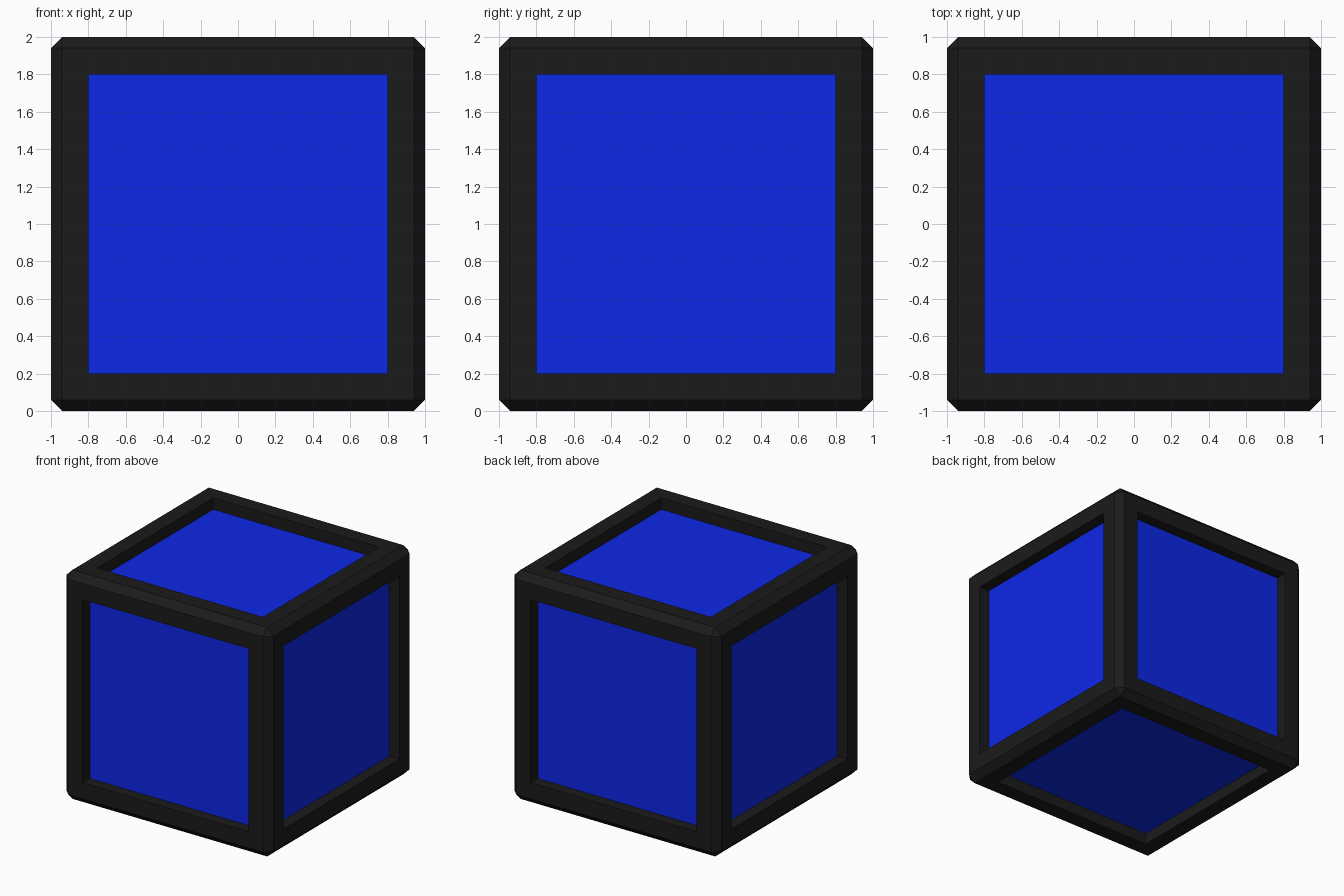
import bpy, bmesh
from mathutils import Vector

if "Cube" in bpy.data.objects:
    bpy.data.objects.remove(bpy.data.objects["Cube"])

CHAMFER, BORDER, DEPTH = 0.06, 0.2, 0.1


def material(name, color):
    m = bpy.data.materials.new(name)
    m.diffuse_color = (*color, 1)
    m.use_nodes = True
    m.node_tree.nodes["Principled BSDF"].inputs["Base Color"].default_value = m.diffuse_color
    return m


def make_object(name, bm, mat):
    mesh = bpy.data.meshes.new(name)
    bm.to_mesh(mesh)
    bm.free()
    mesh.materials.append(mat)
    obj = bpy.data.objects.new(name, mesh)
    obj.location.z = 1
    bpy.context.collection.objects.link(obj)
    return obj


black = material("black_frame", (0.011, 0.011, 0.011))
blue = material("blue_panel", (0.004, 0.021, 0.8))

# Chamfered frame with a square recess in every side
bm = bmesh.new()
bmesh.ops.create_cube(bm, size=2)
bmesh.ops.bevel(bm, geom=bm.edges[:], offset=CHAMFER, offset_type='OFFSET',
                segments=1, profile=0.5, affect='EDGES')
bm.normal_update()
sides = [f for f in bm.faces if f.calc_area() > 1]
bmesh.ops.inset_individual(bm, faces=sides, thickness=BORDER - CHAMFER,
                           use_even_offset=True)
for f in sides:
    f.normal_update()
    inward = -f.normal * DEPTH
    floor = bmesh.ops.extrude_discrete_faces(bm, faces=[f])["faces"][0]
    bmesh.ops.translate(bm, vec=inward, verts=floor.verts[:])
    bmesh.ops.delete(bm, geom=[floor], context='FACES_ONLY')
make_object("frame", bm, black)

# Blue panel on the floor of each recess
for name, d in (("front", (0, -1, 0)), ("back", (0, 1, 0)), ("left", (-1, 0, 0)),
                ("right", (1, 0, 0)), ("top", (0, 0, 1)), ("bottom", (0, 0, -1))):
    n = Vector(d)
    turn = n.to_track_quat('Z', 'Y').to_matrix().to_4x4()
    turn.translation = n * (1 - DEPTH)
    bm = bmesh.new()
    bmesh.ops.create_grid(bm, x_segments=1, y_segments=1, size=1 - BORDER, matrix=turn)
    make_object(name + "_panel", bm, blue)
